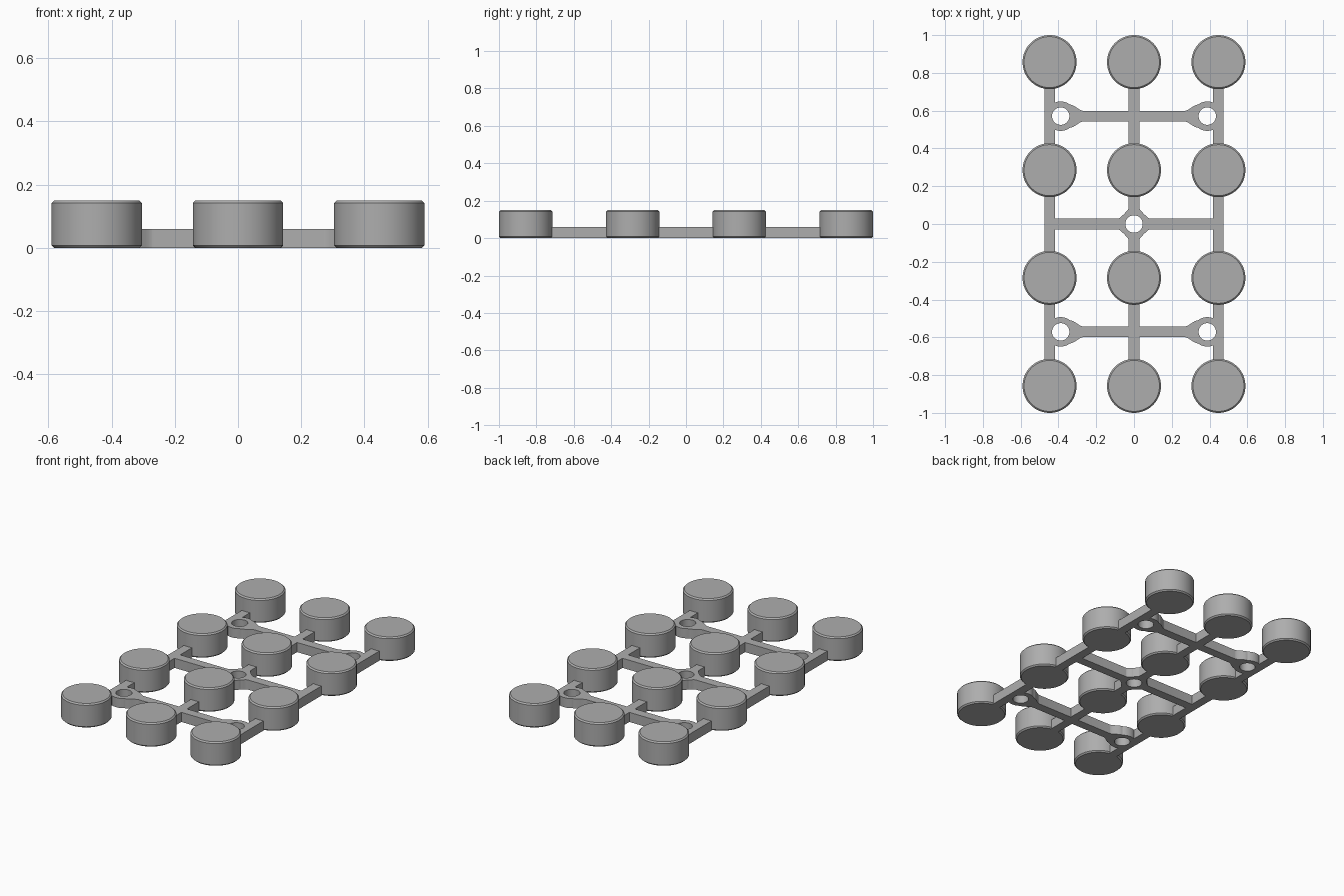
import bpy, bmesh, math

cube = bpy.data.objects.get("Cube")
if cube:
    bpy.data.objects.remove(cube, do_unlink=True)

grey = bpy.data.materials.new("mid_grey")
grey.use_nodes = True
grey.diffuse_color = (0.42, 0.42, 0.42, 1)
grey.node_tree.nodes["Principled BSDF"].inputs["Base Color"].default_value = (0.42, 0.42, 0.42, 1)

COLUMNS = (-0.447, 0, 0.447)
ROWS = (-0.857, -0.285, 0.285, 0.857)
RINGS = [(x, y) for x in (-0.388, 0.388) for y in (-0.571, 0.571)] + [(0, 0)]
BAR = 0.028      # half width of a bar
THICK = 0.06     # frame height
RADIUS = 0.143   # button radius


def prism(name, points, z0, z1):
    """Extrude a flat outline from z0 to z1."""
    bm = bmesh.new()
    face = bm.faces.new([bm.verts.new((x, y, z0)) for x, y in points])
    out = bmesh.ops.extrude_face_region(bm, geom=[face])
    verts = [v for v in out["geom"] if isinstance(v, bmesh.types.BMVert)]
    bmesh.ops.translate(bm, verts=verts, vec=(0, 0, z1 - z0))
    bmesh.ops.recalc_face_normals(bm, faces=bm.faces[:])
    mesh = bpy.data.meshes.new(name)
    bm.to_mesh(mesh)
    bm.free()
    mesh.materials.append(grey)
    obj = bpy.data.objects.new(name, mesh)
    bpy.context.collection.objects.link(obj)
    return obj


def box(x, y, hx, hy):
    return [(x - hx, y - hy), (x + hx, y - hy), (x + hx, y + hy), (x - hx, y + hy)]


def circle(x, y, r, n=48):
    return [(x + r * math.cos(i * math.tau / n), y + r * math.sin(i * math.tau / n)) for i in range(n)]


def neck(cx, cy, angle, r, length):
    """Outline that flares smoothly from a bar into a ring."""
    start = r * 0.6
    upper = []
    for i in range(9):
        t = i / 8
        ease = (1 + math.cos(math.pi * t)) / 2
        upper.append((start + (length - start) * t, BAR - 0.001 + (r * 0.8 - BAR) * ease))
    outline = upper + [(u, -v) for u, v in reversed(upper)]
    c, s = math.cos(angle), math.sin(angle)
    return [(cx + u * c - v * s, cy + u * s + v * c) for u, v in outline]


def smooth(obj):
    bpy.ops.object.select_all(action='DESELECT')
    obj.select_set(True)
    bpy.context.view_layer.objects.active = obj
    bpy.ops.object.shade_smooth_by_angle(angle=math.radians(30))


def combine(target, other, operation):
    """Apply a boolean and discard the helper."""
    bpy.context.view_layer.objects.active = target
    mod = target.modifiers.new("combine", 'BOOLEAN')
    mod.operation, mod.solver, mod.object = operation, 'EXACT', other
    bpy.ops.object.modifier_apply(modifier=mod.name)
    bpy.data.objects.remove(other, do_unlink=True)


# Connecting frame: long bars, cross bars, flared rings, then the holes
outlines = [box(x, 0, BAR, 0.857) for x in COLUMNS]
outlines += [box(0, y, 0.447, BAR) for y in (-0.571, 0, 0.571)]
for x, y in RINGS:
    if x:
        outlines.append(circle(x, y, 0.078))
        outlines.append(neck(x, y, math.pi if x > 0 else 0, 0.078, 0.125))
    else:
        outlines.append(circle(x, y, 0.07))
        outlines += [neck(x, y, k * math.pi / 2, 0.07, 0.09) for k in range(4)]

frame = prism("connecting_frame", outlines[0], 0, THICK)
for outline in outlines[1:]:
    combine(frame, prism("piece", outline, 0, THICK), 'UNION')
for x, y in RINGS:
    combine(frame, prism("hole", circle(x, y, 0.046), -0.05, 0.1), 'DIFFERENCE')
smooth(frame)

# Round buttons with bevelled rims
for r, y in enumerate(ROWS):
    for c, x in enumerate(COLUMNS):
        button = prism(f"button_row{r + 1}_column{c + 1}", circle(x, y, RADIUS, 64), 0, 0.15)
        bevel = button.modifiers.new("rim_bevel", 'BEVEL')
        bevel.width, bevel.segments = 0.008, 1
        bevel.limit_method, bevel.angle_limit = 'ANGLE', math.radians(40)
        bpy.context.view_layer.objects.active = button
        bpy.ops.object.modifier_apply(modifier=bevel.name)
        smooth(button)
